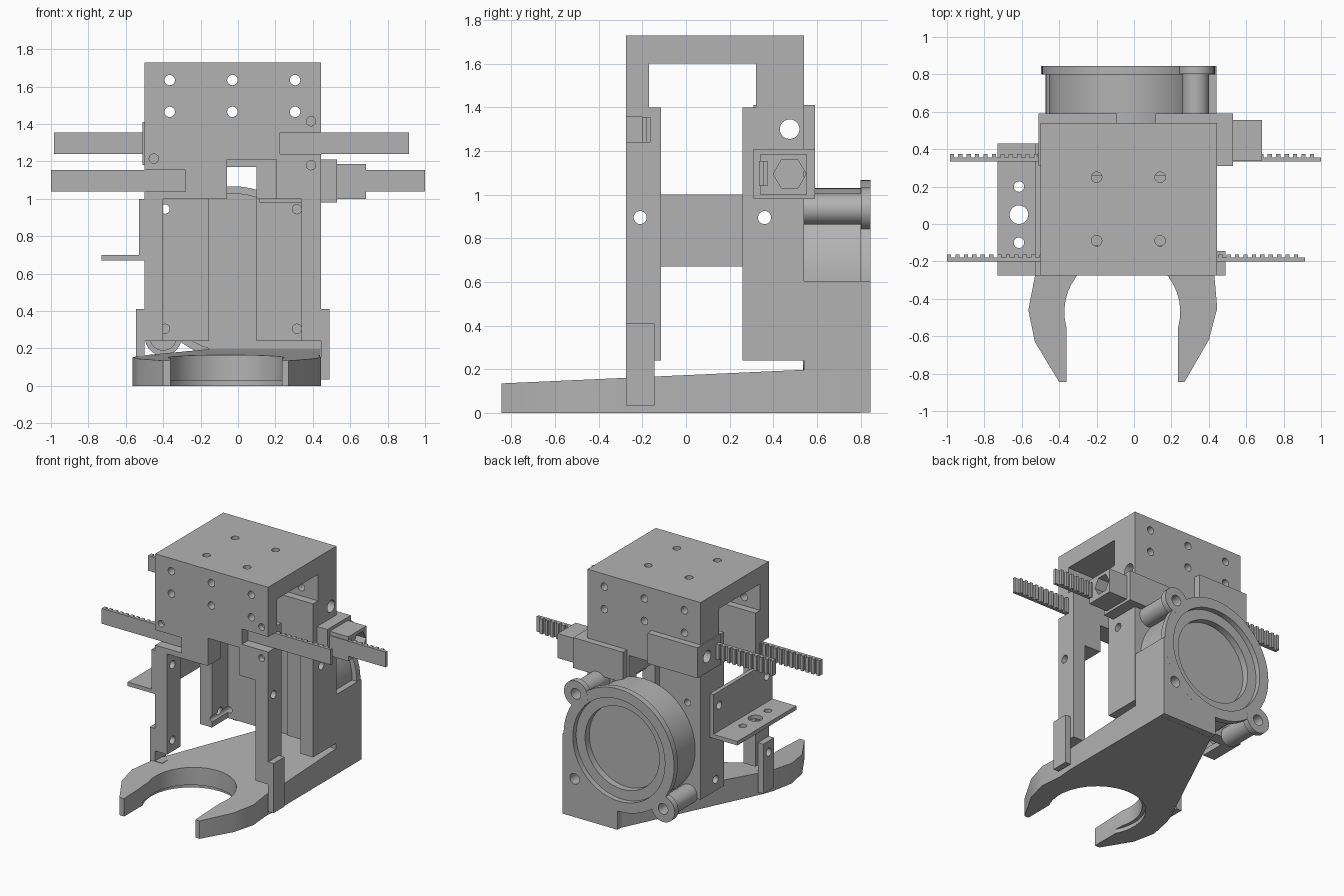
import bpy, bmesh, math
from mathutils import Matrix, Vector

cube = bpy.data.objects.get("Cube")
if cube:
    bpy.data.objects.remove(cube, do_unlink=True)

GREY = (0.45, 0.45, 0.45, 1)
grey = bpy.data.materials.new("plain_grey")
grey.use_nodes = True
grey.diffuse_color = GREY
grey.node_tree.nodes["Principled BSDF"].inputs["Base Color"].default_value = GREY


def finish(name, bm):
    bmesh.ops.recalc_face_normals(bm, faces=bm.faces[:])
    mesh = bpy.data.meshes.new(name)
    bm.to_mesh(mesh)
    bm.free()
    mesh.materials.append(grey)
    ob = bpy.data.objects.new(name, mesh)
    bpy.context.collection.objects.link(ob)
    return ob


def box(name, x, y, z):
    bm = bmesh.new()
    bmesh.ops.create_cube(bm, size=1)
    for v in bm.verts:
        v.co = Vector([(r[0] + r[1]) / 2 + c * (r[1] - r[0]) for c, r in zip(v.co, (x, y, z))])
    return finish(name, bm)


def rod(name, axis, centre, radius, length, sides=32):
    bm = bmesh.new()
    bmesh.ops.create_cone(bm, cap_ends=True, segments=sides, radius1=radius,
                          radius2=radius, depth=length)
    turn = {"x": Matrix.Rotation(math.pi / 2, 4, "Y"),
            "y": Matrix.Rotation(math.pi / 2, 4, "X"), "z": Matrix()}[axis]
    bm.transform(Matrix.Translation(centre) @ turn)
    return finish(name, bm)


def prism(name, points, depth, place):
    """Extrude a 2D outline; place(a, b, t) gives the 3D point."""
    bm = bmesh.new()
    low = [bm.verts.new(place(a, b, depth[0])) for a, b in points]
    high = [bm.verts.new(place(a, b, depth[1])) for a, b in points]
    bm.faces.new(low)
    bm.faces.new(high)
    for i in range(len(low)):
        j = (i + 1) % len(low)
        bm.faces.new((low[i], low[j], high[j], high[i]))
    return finish(name, bm)


def combine(target, tool, operation="DIFFERENCE"):
    mod = target.modifiers.new("combine", "BOOLEAN")
    mod.operation, mod.object, mod.solver = operation, tool, "EXACT"
    bpy.context.view_layer.update()
    graph = bpy.context.evaluated_depsgraph_get()
    mesh = bpy.data.meshes.new_from_object(target.evaluated_get(graph))
    target.modifiers.clear()
    target.data = mesh
    bpy.data.objects.remove(tool, do_unlink=True)


def drill(target, axis, centre, radius, length, sides=24):
    combine(target, rod("cutter", axis, centre, radius, length, sides))


# Upper housing: arch profile seen from the side, run across x
arch = [(-.275, 1), (-.115, 1), (-.115, 1.4), (-.17, 1.4), (-.17, 1.6), (.32, 1.6),
        (.32, 1.4), (.26, 1.4), (.26, 1), (.54, 1), (.54, 1.73), (-.275, 1.73)]
housing = prism("housing", arch, (-.5, .445), lambda y, z, x: (x, y, z))
combine(housing, box("cutter", (-.06, .205), (-.4, 0), (.9, 1.21)))
combine(housing, box("cutter", (-.155, .10), (.1, .7), (.9, 1.17)))
combine(housing, box("cutter", (-.6, -.28), (-.4, -.165), (1.04, 1.155)))
combine(housing, box("cutter", (.225, .6), (-.4, -.165), (1.24, 1.355)))
for x in (-.365, -.03, .305):
    for z in (1.465, 1.635):
        drill(housing, "y", (x, .13, z), .028, 1)
for x in (-.2, .14):
    for y in (-.09, .25):
        drill(housing, "z", (x, y, 1.68), .028, .3)
for x, z in ((.39, 1.415), (.39, 1.18), (-.45, 1.215)):
    drill(housing, "y", (x, -.275, z), .025, .08)
drill(housing, "x", (0, .475, 1.3), .045, 2)

# Front legs, rear columns with their inner plates, and side clips
for side, x0, x1 in (("right", -.5, -.4), ("left", .34, .445)):
    leg = box(side + "_front_leg", (x0, x1), (-.275, -.115), (.24, 1))
    column = box(side + "_rear_column", (x0, x1), (.26, .54), (.24, 1))
    px = (-.41, -.155) if side == "right" else (.10, .35)
    combine(column, box("plate", px, (.45, .54), (.24, 1)), "UNION")
    cx = (-.545, -.5) if side == "right" else (.445, .49)
    clip = box(side + "_clip", cx, (-.275, -.145), (.035, .41))
    for z in (.325, .895):
        drill(leg, "x", (x0, -.21, z), .03, 1)
        drill(column, "x", (x0, .36, z), .03, .5)
    drill(clip, "x", (cx[0], -.21, .325), .03, .5)
    for z in (.305, .945):
        drill(column, "y", (-.39 if side == "right" else .315, .4, z), .025, 1)
box("clip_foot", (-.53, -.44), (-.275, -.2), (.14, .165))

# L-shaped side bracket
bracket = box("side_bracket", (-.53, -.5), (-.275, .43), (.67, 1))
for y in (-.21, .36):
    drill(bracket, "x", (-.5, y, .895), .03, .3)
shelf = box("bracket_shelf", (-.73, -.53), (-.275, .43), (.67, .70))
for y, r in ((.2, .028), (.05, .05), (-.1, .028)):
    drill(shelf, "z", (-.615, y, .68), r, .2)

# Rear rack holders and nut block
holder = box("right_rack_holder", (-.51, -.09), (.31, .59), (1.18, 1.41))
drill(holder, "x", (-.3, .475, 1.3), .045, 1)
holder = box("left_rack_holder", (.115, .53), (.31, .59), (.98, 1.21))
nut_block = box("nut_block", (.53, .685), (.34, .555), (1, 1.185))
for part in (holder, nut_block):
    drill(part, "x", (.6, .475, 1.095), .075, .5, 6)


# Toothed racks: a comb outline in plan
def rack(name, x0, x1, y, z):
    pitch = .045
    points = [(x1, y - .02), (x0, y - .02)]
    for i in range(int((x1 - x0) / pitch)):
        x = x0 + i * pitch
        points += [(x, y), (x, y + .018), (x + pitch * .5, y + .018), (x + pitch * .5, y)]
    points.append((x1, y))
    prism(name, points, (z, z + .115), lambda a, b, t: (a, b, t))


rack("front_right_rack", -1, -.28, -.18, 1.04)
rack("front_left_rack", .225, .915, -.18, 1.24)
rack("rear_right_rack", -.985, -.3, .355, 1.24)
rack("rear_left_rack", .4, 1, .355, 1.04)

# Forked base: sloping top, round bite at the front
fork = [(.235, -.845), (.27, -.845), (.40, -.62), (.445, -.45), (.43, -.28), (.44, -.15),
        (.44, .8), (-.02, .8), (-.50, -.2), (-.53, -.28), (-.565, -.46), (-.53, -.63),
        (-.40, -.845), (-.36, -.845)]
for i in range(25):
    a = math.radians(196 - i * 212 / 24)
    fork.append((-.0625 + .31 * math.cos(a), -.47 + .31 * math.sin(a)))
base = prism("forked_base", fork, (0, 1),
             lambda x, y, t: (x, y, t * (.135 + .045 * (y + .845))))
drill(base, "z", (-.0625, -.47, 0), .335, .06, 48)

# Blower: scroll body, rear flange, outlet block, ears and stepped recess
FX, FZ = -.03, .605
blower = rod("blower", "y", (FX, .67, FZ), .425, .26, 64)
combine(blower, rod("flange", "y", (FX, .8225, FZ), .462, .045, 64), "UNION")
combine(blower, box("outlet", (-.02, .44), (.54, .8449), (.001, FZ)), "UNION")
for x, z in ((.33, .935), (-.40, .26)):
    combine(blower, rod("boss", "y", (x, .67, z), .072, .27), "UNION")
    combine(blower, rod("ear", "y", (x, .823, z), .098, .0445), "UNION")
for x, z in ((.33, .935), (-.40, .26), (.34, .29)):
    drill(blower, "y", (x, .83, z), .04, .2)
drill(blower, "y", (FX, .845, FZ), .385, .08, 64)
drill(blower, "y", (FX, .845, FZ), .31, .18, 64)

# Smooth round walls, keep edges sharp
for ob in bpy.context.collection.objects:
    if ob.type == "MESH" and ob.data.materials and ob.data.materials[0] == grey:
        bpy.ops.object.select_all(action="DESELECT")
        ob.select_set(True)
        bpy.context.view_layer.objects.active = ob
        bpy.ops.object.shade_smooth_by_angle(angle=math.radians(25))
